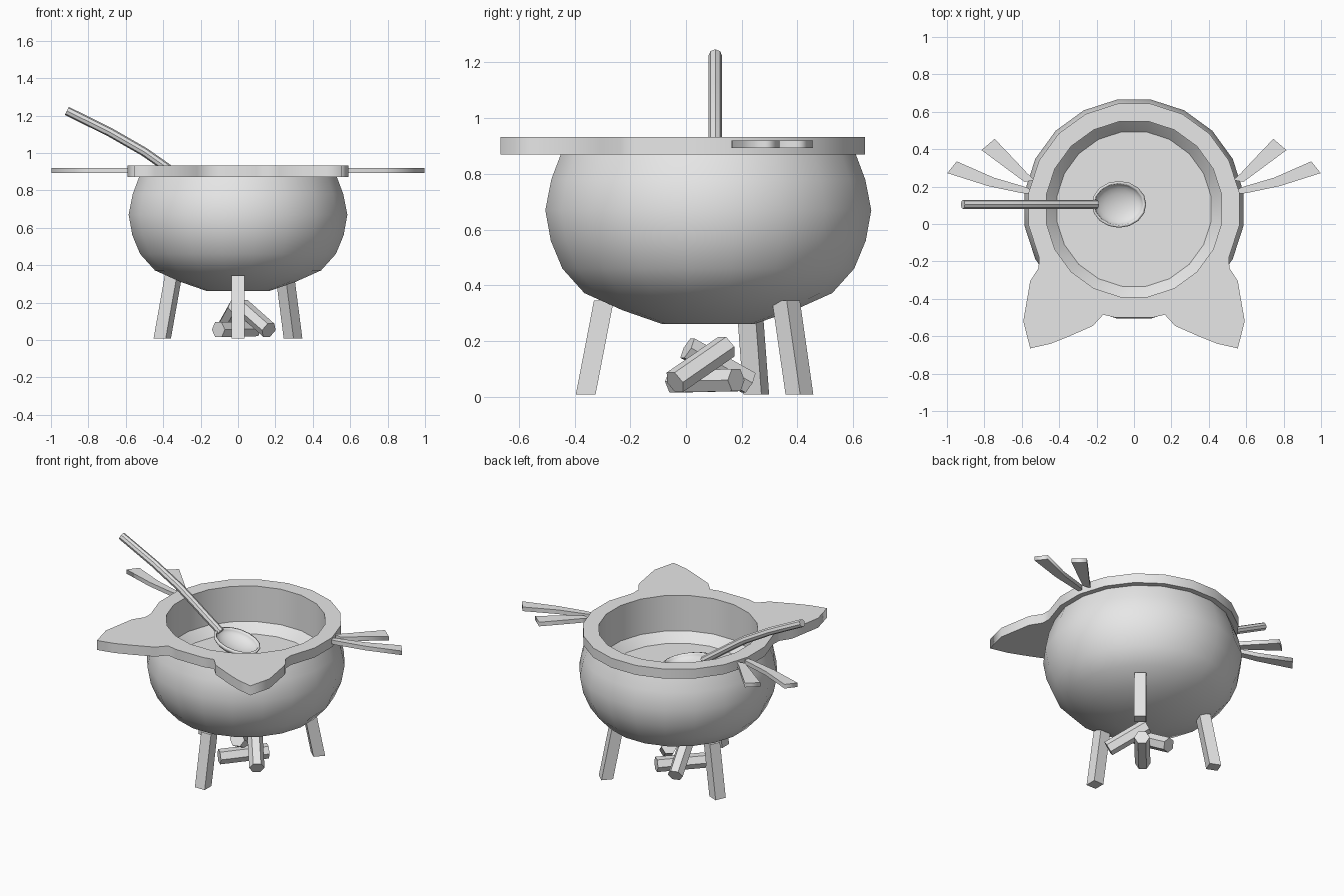
import bpy, bmesh
from math import sin, cos, pi, radians
from mathutils import Vector, Matrix

cube = bpy.data.objects.get("Cube")
if cube:
    bpy.data.objects.remove(cube)

grey = bpy.data.materials.new("plain_grey")
grey.use_nodes = True
grey.diffuse_color = (0.8, 0.8, 0.8, 1)
grey.node_tree.nodes["Principled BSDF"].inputs["Base Color"].default_value = (0.8, 0.8, 0.8, 1)

POT_Y = 0.08
SIDES = 20


def activate(obj):
    bpy.ops.object.select_all(action="DESELECT")
    obj.select_set(True)
    bpy.context.view_layer.objects.active = obj


def add_object(name, data, smooth=False):
    obj = bpy.data.objects.new(name, data)
    bpy.context.collection.objects.link(obj)
    data.materials.append(grey)
    activate(obj)
    if obj.type == "CURVE":
        bpy.ops.object.convert(target="MESH")
        obj = bpy.context.view_layer.objects.active
    if smooth:
        bpy.ops.object.shade_smooth_by_angle(angle=radians(32))
    return obj


def add_bmesh(name, bm, smooth=False):
    bmesh.ops.recalc_face_normals(bm, faces=bm.faces)
    mesh = bpy.data.meshes.new(name)
    bm.to_mesh(mesh)
    bm.free()
    return add_object(name, mesh, smooth)


def ring(radius, first=0, count=SIDES):
    """Points around the pot axis, with flat sides facing the main axes."""
    angles = [2 * pi * (i + 0.5) / SIDES for i in range(first, first + count)]
    return [(radius * cos(a), POT_Y + radius * sin(a)) for a in angles]


def lathe(name, profile):
    bm = bmesh.new()
    rows = [[bm.verts.new((x, y, z)) for x, y in ring(r)] for r, z in profile]
    for low, high in zip(rows, rows[1:]):
        for i in range(SIDES):
            j = (i + 1) % SIDES
            bm.faces.new((low[i], low[j], high[j], high[i]))
    bm.faces.new(rows[0])
    bm.faces.new(rows[-1])
    return add_bmesh(name, bm, True)


def plate(name, outlines, bottom, top):
    """Flat plate; a second outline becomes a hole."""
    curve = bpy.data.curves.new(name, "CURVE")
    curve.dimensions = "2D"
    curve.fill_mode = "BOTH"
    curve.extrude = (top - bottom) / 2
    for points in outlines:
        spline = curve.splines.new("POLY")
        spline.points.add(len(points) - 1)
        for p, (x, y) in zip(spline.points, points):
            p.co = (x, y, 0, 1)
        spline.use_cyclic_u = True
    obj = add_object(name, curve)
    obj.location.z = (top + bottom) / 2
    return obj


def bar(name, start, end, radius, sides, turn=0):
    """Straight prism between two points."""
    start, end = Vector(start), Vector(end)
    axis = end - start
    matrix = (Matrix.Translation((start + end) / 2)
              @ axis.to_track_quat("Z", "Y").to_matrix().to_4x4()
              @ Matrix.Rotation(turn, 4, "Z"))
    bm = bmesh.new()
    bmesh.ops.create_cone(bm, cap_ends=True, segments=sides, radius1=radius,
                          radius2=radius, depth=axis.length, matrix=matrix)
    return add_bmesh(name, bm)


# Round pot with a hollow inside
lathe("pot", [(0.17, 0.262), (0.31, 0.31), (0.45, 0.372), (0.53, 0.46),
              (0.572, 0.56), (0.592, 0.67), (0.57, 0.78), (0.535, 0.872),
              (0.475, 0.872), (0.475, 0.70), (0.415, 0.64), (0.3, 0.5)])

# Liquid surface
bm = bmesh.new()
bm.faces.new([bm.verts.new((x, y, 0.645)) for x, y in ring(0.418)])
add_bmesh("soup", bm)

# Rim with two pointed ears at the front
ear = [(0.51, -0.235), (0.555, -0.305), (0.592, -0.52), (0.555, -0.665),
       (0.445, -0.64), (0.345, -0.60), (0.22, -0.545), (0.165, -0.485), (0.1, -0.5)]
left_ear = [(-x, y) for x, y in ear]
outline = ring(0.57, -2, 14) + left_ear + ear[::-1]
plate("rim", [outline, ring(0.475)], 0.87, 0.932)

# Whiskers on both sides
whiskers = {
    "upper": [(0.53, 0.235), (0.585, 0.225), (0.68, 0.295), (0.815, 0.395),
              (0.745, 0.455), (0.64, 0.345), (0.57, 0.27)],
    "lower": [(0.53, 0.16), (0.60, 0.165), (0.78, 0.203), (0.998, 0.272),
              (0.948, 0.335), (0.75, 0.248), (0.57, 0.195)],
}
for side, sign in (("left", 1), ("right", -1)):
    for place, points in whiskers.items():
        plate(f"{side}_{place}_whisker", [[(sign * x, y) for x, y in points]], 0.893, 0.92)

# Three splayed legs
for name, degrees in (("front_leg", -90), ("left_leg", 48), ("right_leg", 157)):
    a = radians(degrees)
    foot = (0.44 * cos(a), POT_Y + 0.44 * sin(a), 0.008)
    top = (0.375 * cos(a), POT_Y + 0.375 * sin(a), 0.345)
    leg = bar(name, (0, 0, 0), (0, 0, 1), 0.05, 4, pi / 4)
    slope = Vector(top) - Vector(foot)
    shear = Matrix.Identity(4)
    shear.col[2] = (*slope, 0)
    shear.translation = foot
    spin = Matrix.Rotation(a, 4, "Z")
    leg.data.transform(shear @ spin)

# Fire wood
logs = [((0.165, -0.04, 0.052), (0.02, 0.145, 0.18)),
        ((-0.105, -0.045, 0.055), (0.09, 0.18, 0.06)),
        ((-0.08, 0.225, 0.05), (-0.01, 0.005, 0.175))]
for i, (start, end) in enumerate(logs):
    bar(f"log_{i + 1}", start, end, 0.046, 6, pi / 6)

# Spoon handle
handle = bpy.data.curves.new("spoon_handle", "CURVE")
handle.dimensions = "3D"
handle.bevel_depth = 0.024
handle.bevel_resolution = 2
handle.use_fill_caps = True
path = [(-0.915, 1.225), (-0.68, 1.108), (-0.50, 1.005), (-0.40, 0.935),
        (-0.30, 0.862), (-0.20, 0.79)]
spline = handle.splines.new("POLY")
spline.points.add(len(path) - 1)
for p, (x, z) in zip(spline.points, path):
    p.co = (x, 0.105, z, 1)
add_object("spoon_handle", handle, True)

# Scooped spoon bowl
bm = bmesh.new()
bmesh.ops.create_uvsphere(bm, u_segments=16, v_segments=12, radius=1)
bmesh.ops.delete(bm, geom=[v for v in bm.verts if v.co.z > 0.01], context="VERTS")
bmesh.ops.scale(bm, vec=(0.15, 0.125, 0.065), verts=bm.verts)
bowl = add_bmesh("spoon_bowl", bm, True)
bowl.location = (-0.08, 0.105, 0.765)
bowl.rotation_euler.y = radians(14)
shell = bowl.modifiers.new("thickness", "SOLIDIFY")
shell.thickness = 0.014
shell.offset = -1
